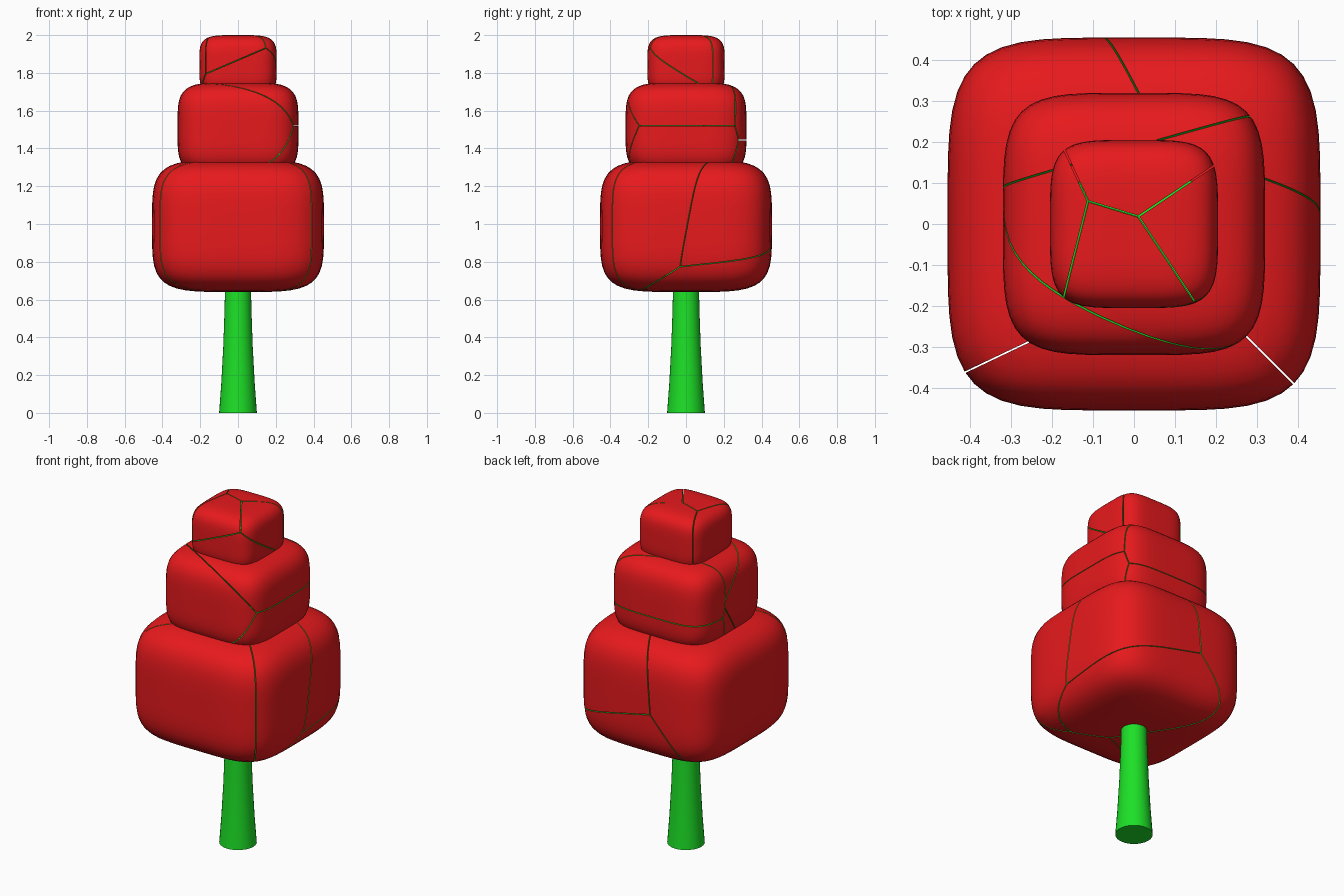
import bpy, bmesh, math
from mathutils import Vector

if "Cube" in bpy.data.objects:
    bpy.data.objects.remove(bpy.data.objects["Cube"])


def material(name, rgb):
    m = bpy.data.materials.new(name)
    m.diffuse_color = (*rgb, 1)
    m.use_nodes = True
    m.node_tree.nodes["Principled BSDF"].inputs["Base Color"].default_value = m.diffuse_color
    return m


red = material("crown_red", (0.8, 0.01, 0.012))
green = material("trunk_green", (0.012, 0.75, 0.02))
GAP = 0.002      # half width of the cracks
POWER = 4.5      # squareness of the rounded blocks


def finish(bm, name, mats):
    bmesh.ops.recalc_face_normals(bm, faces=bm.faces)
    mesh = bpy.data.meshes.new(name)
    bm.to_mesh(mesh)
    bm.free()
    for m in mats:
        mesh.materials.append(m)
    ob = bpy.data.objects.new(name, mesh)
    bpy.context.collection.objects.link(ob)
    bpy.ops.object.select_all(action='DESELECT')
    ob.select_set(True)
    bpy.context.view_layer.objects.active = ob
    bpy.ops.object.shade_smooth_by_angle(angle=math.radians(35))
    return ob


def rounded_block(half, half_z, z):
    bm = bmesh.new()
    bmesh.ops.create_cube(bm, size=2)
    bmesh.ops.subdivide_edges(bm, edges=bm.edges[:], cuts=15, use_grid_fill=True)
    for v in bm.verts:
        v.co /= sum(abs(c) ** POWER for c in v.co) ** (1 / POWER)
        v.co = Vector((v.co.x * half, v.co.y * half, v.co.z * half_z + z))
    return bm


def cracked_block(name, half, half_z, z, seeds):
    # split a rounded block into cells, each the region nearest to one seed
    block = rounded_block(half, half_z, z)
    points = [Vector((x, y, z + dz)) for x, y, dz in seeds]
    for i, p in enumerate(points):
        bm = block.copy()
        for q in points:
            if q is p:
                continue
            n = (q - p).normalized()
            cut = bmesh.ops.bisect_plane(
                bm, geom=bm.verts[:] + bm.edges[:] + bm.faces[:], dist=1e-6,
                plane_co=(p + q) / 2 - n * GAP, plane_no=n, clear_outer=True)
            rim = [e for e in cut["geom_cut"]
                   if isinstance(e, bmesh.types.BMEdge) and e.is_boundary]
            if rim:
                bmesh.ops.edgeloop_fill(bm, edges=rim, mat_nr=1)
        if bm.faces:
            finish(bm, f"{name}_piece_{i + 1}", (red, green))
        else:
            bm.free()
    block.free()


# Crown: three stacked cracked blocks
cracked_block("lower_crown", 0.455, 0.35, 0.99, [
    (0.03, -0.28, 0), (0.28, -0.03, 0), (0.33, 0.13, -0.03),
    (-0.07, -0.07, 0), (0.27, 0.16, -0.30)])
cracked_block("middle_crown", 0.32, 0.245, 1.505, [
    (-0.02, -0.17, 0), (0.044, -0.06, 0.1), (0.044, -0.06, -0.07),
    (-0.09, 0.41, 0.08), (-0.09, 0.41, -0.2)])
cracked_block("upper_crown", 0.205, 0.1575, 1.8425, [
    (-0.02, -0.08, 0.1), (0.113, 0.008, 0.1), (0.04, 0.117, 0.1),
    (-0.258, -0.02, 0.1), (0.04, -0.08, -0.04)])

# Trunk: flared round column
bm = bmesh.new()
SIDES = 32
rings = [[bm.verts.new((r * math.cos(t), r * math.sin(t), z))
          for t in (2 * math.pi * k / SIDES for k in range(SIDES))]
         for z, r in ((0, 0.1), (0.15, 0.089), (0.35, 0.078), (0.55, 0.071), (0.72, 0.068))]
for a, b in zip(rings, rings[1:]):
    for k in range(SIDES):
        j = (k + 1) % SIDES
        bm.faces.new((a[k], a[j], b[j], b[k]))
bm.faces.new(rings[0])
bm.faces.new(rings[-1])
finish(bm, "trunk", (green,))
